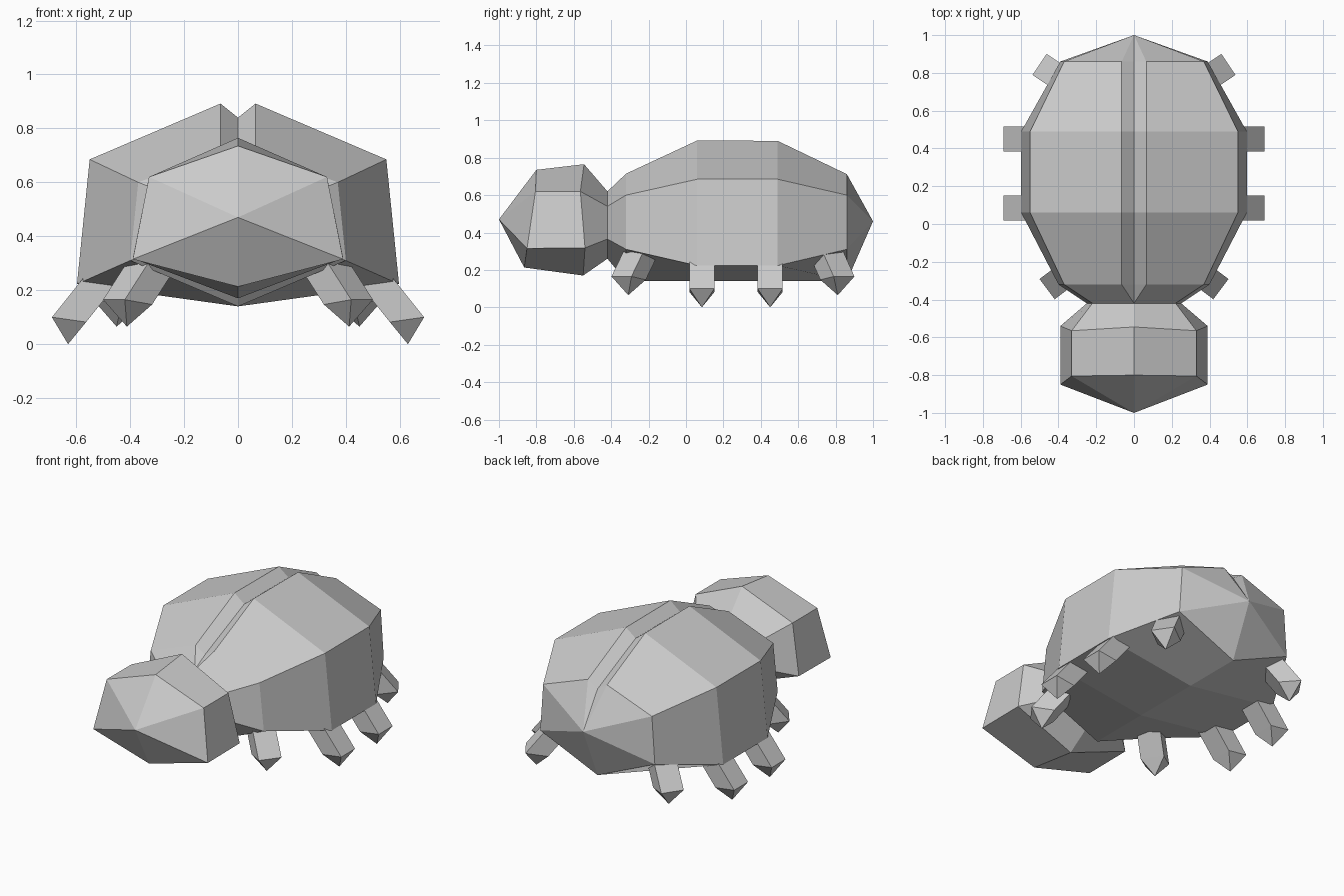
import bpy, bmesh
from math import radians, cos, sin
from mathutils import Vector

if "Cube" in bpy.data.objects:
    bpy.data.objects.remove(bpy.data.objects["Cube"])


def finish(name, bm):
    bmesh.ops.remove_doubles(bm, verts=bm.verts, dist=0.0005)
    bmesh.ops.recalc_face_normals(bm, faces=bm.faces)
    me = bpy.data.meshes.new(name)
    bm.to_mesh(me)
    bm.free()
    ob = bpy.data.objects.new(name, me)
    bpy.context.collection.objects.link(ob)
    return ob


def add_face(bm, pts):
    """Add a face from points, skipping repeated corners."""
    uniq = []
    for p in pts:
        if all((Vector(p) - Vector(q)).length > 1e-4 for q in uniq):
            uniq.append(p)
    if len(uniq) > 2:
        bm.faces.new([bm.verts.new(p) for p in uniq])


def half_loft(name, rings, tip):
    """Loft half rings (top centre to bottom centre), fan to a tip, mirror in x."""
    bm = bmesh.new()
    for s in (1, -1):
        sided = [[(s * x, y, z) for x, y, z in r] for r in rings]
        for a, b in zip(sided, sided[1:]):
            for i in range(len(a) - 1):
                add_face(bm, [a[i], a[i + 1], b[i + 1], b[i]])
        end = sided[-1]
        for i in range(len(end) - 1):
            add_face(bm, [end[i], end[i + 1], tip])
    return finish(name, bm)


# Shell body: y, groove z, ridge (x, z), shoulder (x, z), lower rim (x, z), belly z
sections = [
    (-0.42, 0.62, (0.0, 0.62), (0.22, 0.54), (0.25, 0.365), 0.26),
    (-0.32, 0.675, (0.065, 0.715), (0.37, 0.60), (0.40, 0.31), 0.14),
    (0.06, 0.84, (0.065, 0.892), (0.55, 0.685), (0.597, 0.223), 0.14),
    (0.49, 0.84, (0.065, 0.89), (0.55, 0.685), (0.597, 0.223), 0.14),
    (0.86, 0.67, (0.065, 0.712), (0.37, 0.60), (0.39, 0.31), 0.14),
]
body_rings = [[(0, y, g), (r[0], y, r[1]), (s[0], y, s[1]), (l[0], y, l[1]), (0, y, b)]
              for y, g, r, s, l, b in sections]
half_loft("shell_body", body_rings, (0, 1.0, 0.46))

# Head: starts at the shared neck ring and ends in a pointed snout
head_rings = [
    [(0, -0.42, 0.62), (0.22, -0.42, 0.54), (0.25, -0.42, 0.365), (0, -0.42, 0.26)],
    [(0, -0.545, 0.765), (0.33, -0.565, 0.62), (0.39, -0.54, 0.318), (0, -0.55, 0.17)],
    [(0, -0.80, 0.735), (0.33, -0.805, 0.62), (0.39, -0.85, 0.315), (0, -0.865, 0.213)],
]
half_loft("head", head_rings, (0, -1.0, 0.47))


def leg(name, x, y, z, angle, side):
    """Slanted square leg with a pyramid foot; (x, y, z) is the middle of its outer edge."""
    out = Vector((cos(radians(angle)), sin(radians(angle)), 0))
    tan = Vector((-out.y, out.x, 0))
    up = Vector((0, 0, 1))
    edge = Vector((x, y, z))
    inner = edge - out * 0.127 - up * 0.018
    foot = [edge - tan * 0.067, edge + tan * 0.067,
            inner + tan * 0.067, inner - tan * 0.067]
    hip = [p - out * 0.16 + up * 0.20 for p in foot]
    tip = edge - out * 0.06 - up * 0.10
    flip = lambda p: (p.x * side, p.y, p.z)
    bm = bmesh.new()
    for i in range(4):
        j = (i + 1) % 4
        add_face(bm, [flip(p) for p in (foot[i], foot[j], hip[j], hip[i])])
        add_face(bm, [flip(p) for p in (foot[i], foot[j], tip)])
    add_face(bm, [flip(p) for p in hip])
    finish(name, bm)


# Four pairs of legs
for side, label in ((1, "right"), (-1, "left")):
    leg("front_leg_" + label, 0.46, -0.345, 0.165, -37, side)
    leg("mid_front_leg_" + label, 0.69, 0.085, 0.10, 0, side)
    leg("mid_back_leg_" + label, 0.69, 0.45, 0.10, 0, side)
    leg("back_leg_" + label, 0.50, 0.845, 0.165, 34, side)
